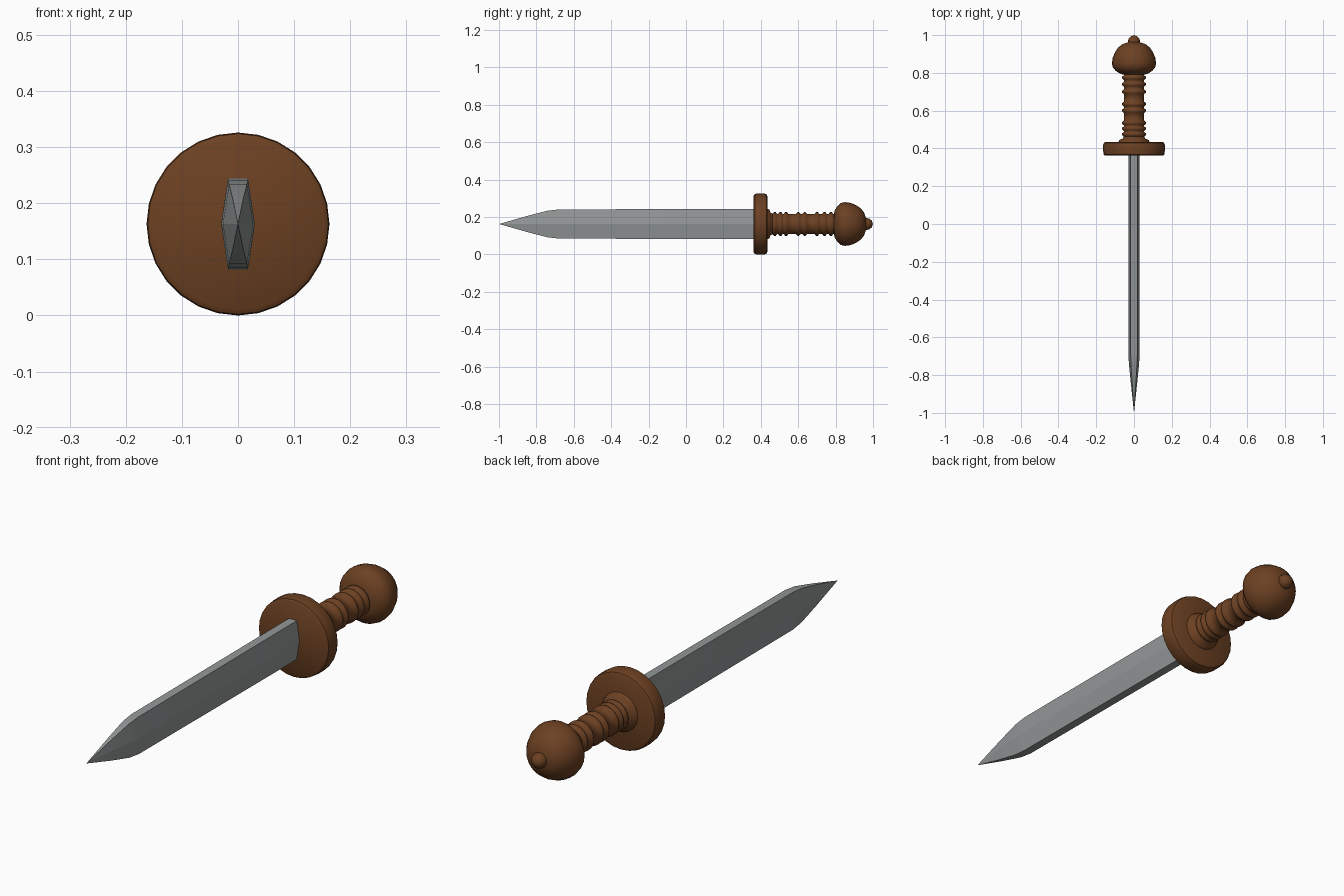
import bpy, bmesh, math

cube = bpy.data.objects.get("Cube")
if cube:
    bpy.data.objects.remove(cube)

AXIS_Z = 0.163


def material(name, rgb, roughness):
    m = bpy.data.materials.new(name)
    m.use_nodes = True
    m.diffuse_color = (*rgb, 1)
    bsdf = m.node_tree.nodes["Principled BSDF"]
    bsdf.inputs["Base Color"].default_value = (*rgb, 1)
    bsdf.inputs["Roughness"].default_value = roughness
    return m


wood = material("brown wood", (0.15, 0.052, 0.016), 0.7)
steel = material("grey steel", (0.29, 0.31, 0.31), 0.5)


def loft(name, rings, mat, angle):
    """Skin a list of closed rings; a ring of one point closes to a tip."""
    bm = bmesh.new()
    loops = [[bm.verts.new(p) for p in ring] for ring in rings]
    for a, b in zip(loops, loops[1:]):
        n = max(len(a), len(b))
        for i in range(n):
            j = (i + 1) % n
            quad = [a[i % len(a)], a[j % len(a)], b[j % len(b)], b[i % len(b)]]
            bm.faces.new(list(dict.fromkeys(quad)))
    for end in (loops[0], loops[-1]):
        if len(end) > 2:
            bm.faces.new(end)
    bmesh.ops.recalc_face_normals(bm, faces=bm.faces)
    mesh = bpy.data.meshes.new(name)
    bm.to_mesh(mesh)
    bm.free()
    mesh.materials.append(mat)
    obj = bpy.data.objects.new(name, mesh)
    bpy.context.collection.objects.link(obj)
    bpy.ops.object.select_all(action='DESELECT')
    obj.select_set(True)
    bpy.context.view_layer.objects.active = obj
    bpy.ops.object.shade_smooth_by_angle(angle=math.radians(angle))
    return obj


def turned(name, profile, sides, angle=40):
    """Lathe (y, radius) pairs around the sword's long axis."""
    rings = []
    for y, r in profile:
        if r == 0:
            rings.append([(0, y, AXIS_Z)])
        else:
            turns = [math.tau * i / sides for i in range(sides)]
            rings.append([(r * math.cos(t), y, AXIS_Z + r * math.sin(t)) for t in turns])
    return loft(name, rings, wood, angle)


# Blade: six-sided section with a central ridge, tapering to a point
def blade_section(y, half_height, ridge, edge):
    return [(x, y, AXIS_Z + z) for x, z in (
        (ridge, 0), (edge, half_height), (-edge, half_height),
        (-ridge, 0), (-edge, -half_height), (edge, -half_height))]


loft("blade", [
    blade_section(0.38, 0.081, 0.03, 0.018),
    blade_section(-0.68, 0.078, 0.03, 0.018),
    blade_section(-0.74, 0.071, 0.027, 0.016),
    blade_section(-0.85, 0.043, 0.016, 0.009),
    [(0, -1, AXIS_Z)],
], steel, 8)

# Round guard with softened rims
turned("guard", [(0.362, 0.152), (0.368, 0.161), (0.385, 0.163),
                 (0.42, 0.163), (0.43, 0.159), (0.435, 0.148)], 28)

# Grip with raised rings, flared where it meets the guard
grip = [(0.43, 0.083), (0.445, 0.078), (0.452, 0.06)]
for y in (0.475, 0.505, 0.535, 0.6, 0.635, 0.7, 0.74, 0.775):
    grip += [(y - 0.012, 0.054), (y - 0.005, 0.063), (y + 0.005, 0.063), (y + 0.012, 0.054)]
grip.append((0.81, 0.055))
turned("grip", grip, 24, 60)

# Bulbous pommel
turned("pommel", [(0.79, 0.05), (0.795, 0.072), (0.81, 0.096), (0.828, 0.112),
                  (0.85, 0.117), (0.88, 0.113), (0.91, 0.1), (0.935, 0.083),
                  (0.953, 0.06), (0.963, 0.03), (0.965, 0)], 24, 60)

# Small end knob
turned("pommel_knob", [(0.95, 0.028), (0.965, 0.032), (0.98, 0.029),
                       (0.993, 0.018), (1.0, 0)], 16, 60)
